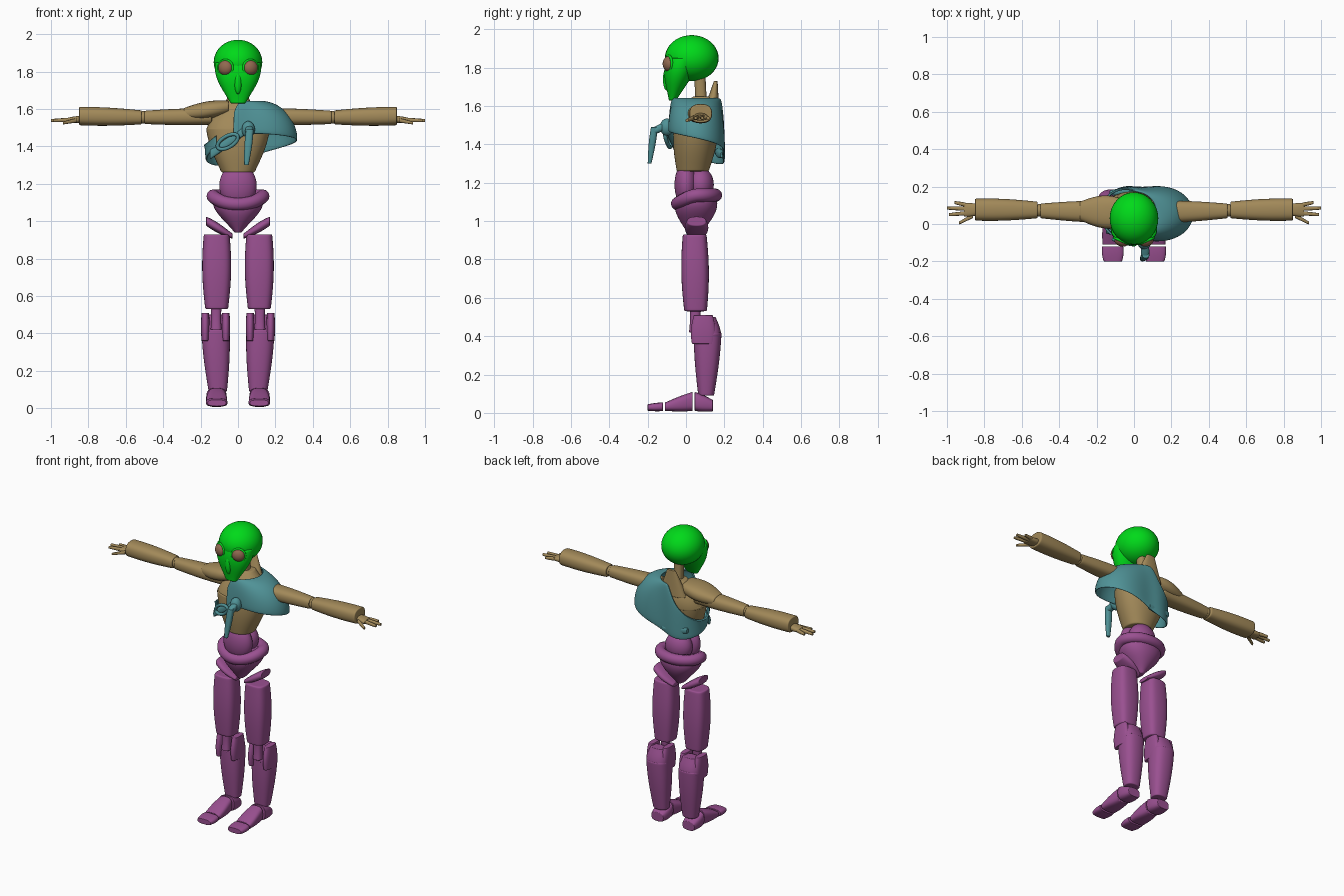
import bpy, bmesh, math
from mathutils import Vector

old_cube = bpy.data.objects.get("Cube")
if old_cube:
    bpy.data.objects.remove(old_cube, do_unlink=True)


def material(name, colour):
    mat = bpy.data.materials.new(name)
    mat.use_nodes = True
    mat.diffuse_color = (*colour, 1)
    shader = mat.node_tree.nodes["Principled BSDF"]
    shader.inputs["Base Color"].default_value = (*colour, 1)
    shader.inputs["Roughness"].default_value = .6
    return mat


green = material("bright green", (0, .7, .01))
tan = material("tan", (.36, .25, .1))
brown = material("eye brown", (.28, .14, .08))
teal = material("teal cloth", (.08, .29, .31))
purple = material("purple", (.32, .08, .28))


def add_mesh(name, mat, verts, faces, thickness=0):
    mesh = bpy.data.meshes.new(name)
    mesh.from_pydata(verts, [], faces)
    shape = bmesh.new()
    shape.from_mesh(mesh)
    bmesh.ops.recalc_face_normals(shape, faces=shape.faces)
    for face in shape.faces:
        face.smooth = True
    shape.to_mesh(mesh)
    shape.free()
    mesh.materials.append(mat)
    obj = bpy.data.objects.new(name, mesh)
    bpy.context.collection.objects.link(obj)
    if thickness:
        solid = obj.modifiers.new("thickness", "SOLIDIFY")
        solid.thickness, solid.offset = thickness, 0
    subdivision = obj.modifiers.new("smooth", "SUBSURF")
    subdivision.levels = subdivision.render_levels = 2


def sweep(name, mat, start, end, start_radii, end_radii, bulge=0, power=2.5, side=1):
    """Rounded section swept from start to end, swelling by bulge halfway along."""
    start, end = Vector(start), Vector(end)
    reach = end - start
    main = max(range(3), key=lambda i: abs(reach[i]))
    across = [i for i in range(3) if i != main]
    sides, spans = 16, 8
    # Rings crowd towards the ends, and a smaller ring inside each cap keeps its rim crisp
    rings = [((1 - math.cos(math.pi * i / spans)) / 2, 1) for i in range(spans + 1)]
    rings = [(0, .8)] + rings + [(1, .8)]
    verts, faces = [], []
    for t, shrink in rings:
        swell = shrink * (1 + bulge * math.sin(math.pi * t))
        for k in range(sides):
            angle = math.tau * k / sides
            co = start + reach * t
            for i, wave, r0, r1 in zip(across, (math.cos(angle), math.sin(angle)),
                                       start_radii, end_radii):
                radius = (r0 + (r1 - r0) * t) * swell
                co[i] += radius * math.copysign(abs(wave) ** (2 / power), wave)
            co.x *= side
            verts.append(co)
    total = len(verts)
    for base in range(0, total - sides, sides):
        for k in range(sides):
            a, b = base + k, base + (k + 1) % sides
            faces.append((a, b, b + sides, a + sides))
    faces += [range(sides), range(total - sides, total)]
    add_mesh(name, mat, verts, [tuple(f) for f in faces], 0)


def ball(name, mat, centre, radii, yaw=0):
    bpy.ops.mesh.primitive_uv_sphere_add(segments=32, ring_count=20, location=centre)
    obj = bpy.context.object
    obj.name, obj.scale, obj.rotation_euler.z = name, radii, yaw
    obj.data.materials.append(mat)
    bpy.ops.object.shade_smooth()


def closed_tube(name, mat, place, radius):
    """Tube along the closed path that place(cosine, sine) describes."""
    curve = bpy.data.curves.new(name, "CURVE")
    curve.dimensions, curve.bevel_depth, curve.bevel_resolution = "3D", radius, 4
    spline = curve.splines.new("NURBS")
    spline.points.add(19)
    for k, point in enumerate(spline.points):
        angle = math.tau * k / len(spline.points)
        point.co = (*place(math.cos(angle), math.sin(angle)), 1)
    spline.use_cyclic_u, spline.order_u = True, 3
    curve.materials.append(mat)
    bpy.context.collection.objects.link(bpy.data.objects.new(name, curve))


# Masked head: round skull with a face tapering to the chin
ball("skull", green, (0, .03, 1.85), (.13, .14, .12))
sweep("face_mask", green, (0, -.07, 1.63), (0, -.02, 1.85), (.04, .02), (.125, .085), .3, 2.2)
ball("nose_ridge", green, (0, -.1, 1.74), (.02, .02, .06))

# Neck, collar and rib cage
sweep("neck", tan, (0, .08, 1.6), (0, .07, 1.8), (.03, .03), (.03, .03))
sweep("back_collar", tan, (0, .13, 1.56), (0, .155, 1.73), (.1, .045), (.03, .01))
sweep("lower_ribs", tan, (0, .035, 1.26), (0, .055, 1.5), (.09, .085), (.175, .12), .1, 2.2)
sweep("upper_chest", tan, (0, .055, 1.48), (0, .085, 1.65), (.175, .12), (.06, .05), .15, 2.2)
sweep("right_shoulder_plate", tan, (.05, .06, 1.61), (.29, .07, 1.575),
      (.07, .035), (.05, .03), .5, side=-1)

# Belly, pelvis and the hip belt, which dips at the front
ball("belly_front", purple, (0, 0, 1.19), (.1, .06, .115))
ball("belly_back", purple, (0, .075, 1.19), (.09, .07, .09))
sweep("pelvis", purple, (0, .045, .94), (0, .055, 1.14), (.02, .04), (.13, .1), .5, 2.2)
closed_tube("hip_belt", purple, lambda c, s: (
    .135 * c, .055 + .1 * s, 1.135 - .045 * max(0, -s) ** 1.5), .035)

for side, word in ((-1, "right_"), (1, "left_")):
    def part(name, *shape):
        sweep(word + name, *shape, side=side)

    # Goggle eyes with rims
    yaw = side * .4
    eye = (side * .067, -.09, 1.82)
    ball(word + "eye", brown, eye, (.04, .03, .04), yaw)
    bpy.ops.mesh.primitive_torus_add(major_radius=.041, minor_radius=.007, location=eye,
                                     rotation=(math.pi / 2, 0, yaw))
    rim = bpy.context.object
    rim.name = word + "eye_rim"
    rim.data.materials.append(green)
    bpy.ops.object.shade_smooth()

    # Arm
    part("upper_arm", tan, (.14, .065, 1.56), (.5, .07, 1.555), (.06, .045), (.04, .036), .1)
    ball(word + "elbow", tan, (side * .505, .073, 1.555), (.035, .034, .034))
    part("forearm", tan, (.515, .075, 1.555), (.85, .077, 1.562), (.045, .038), (.06, .05), .12)

    # Hand with three fingers and a forward thumb
    part("palm", tan, (.83, .077, 1.545), (.91, .075, 1.54), (.03, .02), (.036, .014), .1)
    for finger, tip, spread in (("back", .96, .04), ("middle", 1, .01), ("front", .99, -.025)):
        part(finger + "_finger", tan, (.9, .075 + spread * .7, 1.542),
             (tip, .075 + spread, 1.538), (.011, .011), (.008, .008), .1)
    part("thumb", tan, (.86, .045, 1.54), (.935, .005, 1.525), (.013, .012), (.008, .008))

    # Leg, with the shin forked around the knee
    part("hip_wedge", purple, (.03, .055, .92), (.17, .055, 1), (.04, .014), (.05, .025), .4)
    part("thigh", purple, (.114, .05, .53), (.114, .045, .93), (.062, .06), (.07, .063), .2, 3)
    part("knee_post", purple, (.117, .045, .42), (.117, .05, .55), (.03, .03), (.03, .03), -.1)
    part("shin", purple, (.108, .105, .09), (.12, .113, .42), (.05, .042), (.077, .074), .1)
    part("calf_top", purple, (.12, .112, .4), (.12, .12, .5), (.077, .074), (.05, .035), .1)
    for edge, x in (("inner", .065), ("outer", .175)):
        part(edge + "_shin_prong", purple, (x, .09, .36), (x, .09, .51),
             (.02, .06), (.02, .05), .2)

    # Three-piece foot
    part("heel", purple, (.115, .045, .06), (.115, .14, .038), (.055, .05), (.045, .03), .1, 3)
    part("instep", purple, (.114, -.11, .032), (.114, .035, .06), (.055, .022), (.048, .05), .1, 3)
    part("toe", purple, (.113, -.2, .028), (.114, -.12, .032), (.05, .017), (.057, .023), .1, 3)

# Cape: flares out over the left arm, then narrows around the back to the right side
steps, turns = 6, 28
verts, faces = [], []
for i in range(turns + 1):
    a = math.radians(-100 + 325 * i / turns)
    c, s = math.cos(a), math.sin(a)
    flare, fall = max(0, c), max(0, -c)
    top_radius, hem_radius = .12 + .06 * fall, .14 + .18 * flare ** 3 + .03 * fall
    top, hem = 1.64 - .23 * fall ** .7, 1.38 - .07 * s + .05 * c
    for k in range(steps + 1):
        q = k / steps * math.pi / 2
        r = top_radius + (hem_radius - top_radius) * math.sin(q)
        verts.append((r * c, .055 + r * s, hem + (top - hem) * math.cos(q)))
        if i and k:
            n = len(verts) - 1
            faces.append((n, n - 1, n - steps - 2, n - steps - 1))
add_mesh("cape", teal, verts, faces, .012)

# Cape fastening: strap, tilted buckle, knot, hanging tail and rear roll
sweep("front_strap", teal, (-.15, -.035, 1.355), (.06, -.1, 1.5), (.015, .026), (.015, .022), .1)
closed_tube("front_buckle", teal, lambda c, s: (
    -.055 + .053 * c - .015 * s, -.095 - .015 * c, 1.425 + .031 * c + .026 * s), .01)
ball("knot", teal, (.055, -.1, 1.49), (.035, .036, .045))
sweep("tail_fold", teal, (.06, -.1, 1.5), (.06, -.17, 1.47), (.018, .02), (.022, .02), .1)
sweep("hanging_tail", teal, (.045, -.19, 1.3), (.063, -.165, 1.49), (.012, .01), (.02, .018), .3)
sweep("rear_roll", teal, (-.13, .165, 1.36), (.04, .19, 1.345), (.014, .018), (.012, .015), .5)
